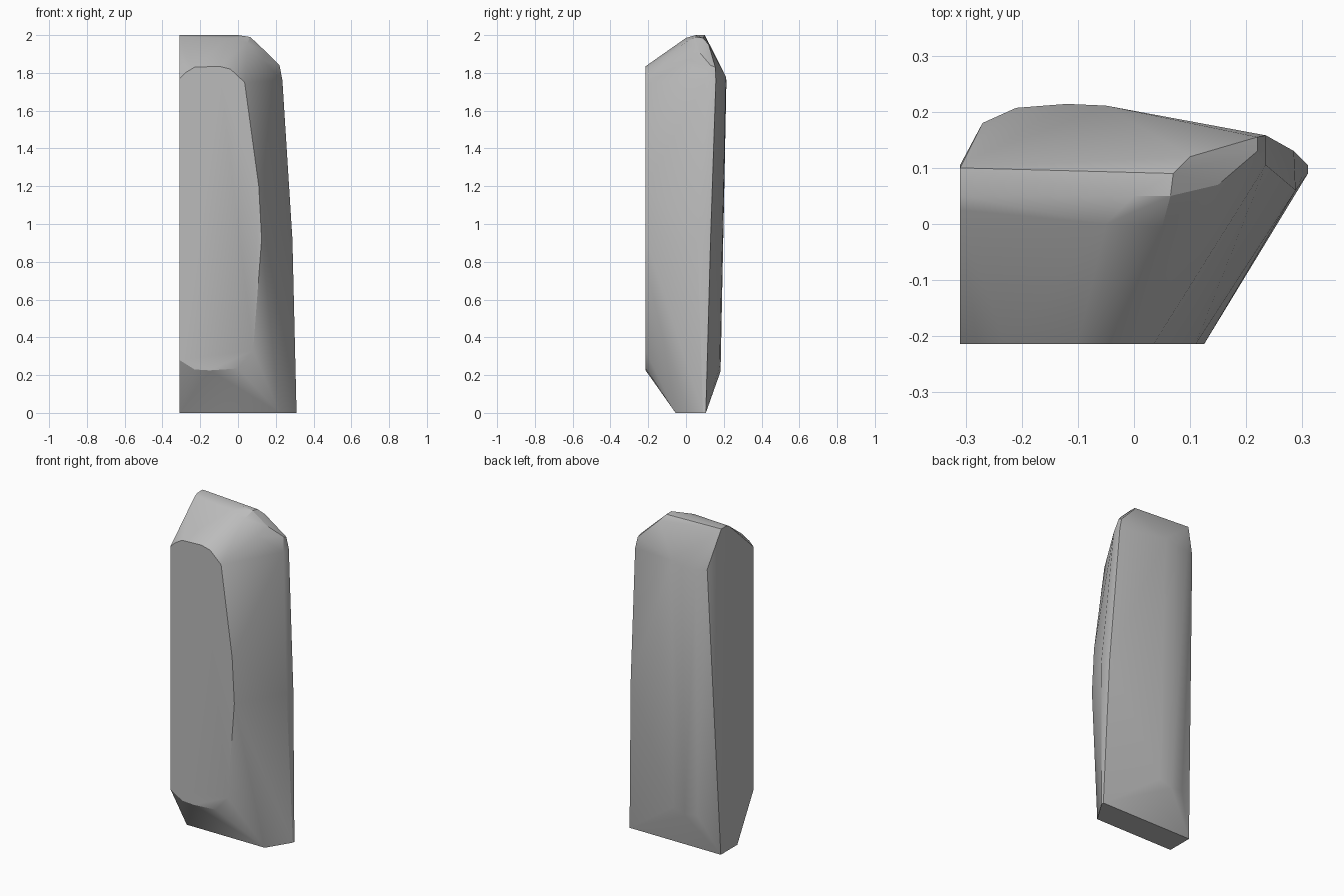
import bpy
import bmesh
import math

default_cube = bpy.data.objects.get("Cube")
if default_cube:
    bpy.data.objects.remove(default_cube, do_unlink=True)


def make_material(name, colour):
    material = bpy.data.materials.new(name)
    material.use_nodes = True
    material.diffuse_color = colour
    shader = material.node_tree.nodes["Principled BSDF"]
    shader.inputs["Base Color"].default_value = colour
    shader.inputs["Roughness"].default_value = 0.9
    return material


def convex_part(name, points, material, sharp_angle):
    """Wrap a convex faceted skin around the points and shade it."""
    mesh = bpy.data.meshes.new(name)
    bm = bmesh.new()
    for point in points:
        bm.verts.new(point)
    hull = bmesh.ops.convex_hull(bm, input=bm.verts)
    spare = set(hull["geom_interior"]) | set(hull["geom_unused"])
    spare_verts = [item for item in spare if isinstance(item, bmesh.types.BMVert)]
    bmesh.ops.delete(bm, geom=spare_verts, context="VERTS")
    bmesh.ops.dissolve_limit(bm, angle_limit=math.radians(1),
                             verts=bm.verts, edges=bm.edges)
    bmesh.ops.recalc_face_normals(bm, faces=bm.faces)
    bm.to_mesh(mesh)
    bm.free()
    mesh.materials.append(material)
    part = bpy.data.objects.new(name, mesh)
    bpy.context.collection.objects.link(part)
    bpy.ops.object.select_all(action="DESELECT")
    part.select_set(True)
    bpy.context.view_layer.objects.active = part
    bpy.ops.object.shade_smooth_by_angle(angle=math.radians(sharp_angle))
    return part


front, cut_side, base = -0.214, -0.31, 0.0

# Flat front panel outline (x, z)
panel = [(cut_side, .28), (-.23, .23), (-.15, .225), (0, .235), (.08, .33),
         (.125, .92), (.11, 1.2), (.035, 1.75), (-.04, 1.82), (-.1, 1.835),
         (-.23, 1.83), (-.28, 1.8), (cut_side, 1.77)]

# Footprint on the ground (x, y)
footprint = [(cut_side, -.055), (.22, -.055), (.31, .09), (.31, .105),
             (cut_side, .105)]

# Worn crown, from the front brow to the rear lip
crown = [(cut_side, .025, 1.99), (-.05, 0, 1.985), (.05, -.005, 1.96),
         (.13, 0, 1.87), (cut_side, .05, 2), (0, .05, 2), (.065, .05, 1.99),
         (.07, .09, 1.985), (cut_side, .1, 2), (.1, .12, 1.95),
         (.15, .07, 1.91), (.22, .13, 1.84), (.22, .155, 1.83)]

# Narrow right edge, leaning inward as it rises
right_edge = [(.235, .105, 1.76), (.235, .158, 1.76),
              (.288, .06, .92), (.285, .13, .92)]

# Gently bulging back
back = [(-.27, .18, 1.77), (-.21, .207, 1.76), (-.12, .214, 1.76),
        (-.05, .211, 1.78), (-.2, .175, .24), (-.12, .183, .22),
        (-.04, .178, .25)]

points = [(x, front, z) for x, z in panel]
points += [(x, y, base) for x, y in footprint]
points += crown + right_edge + back

stone = make_material("stone grey", (0.5, 0.5, 0.5, 1.0))
convex_part("rock_slab", points, stone, 30)
